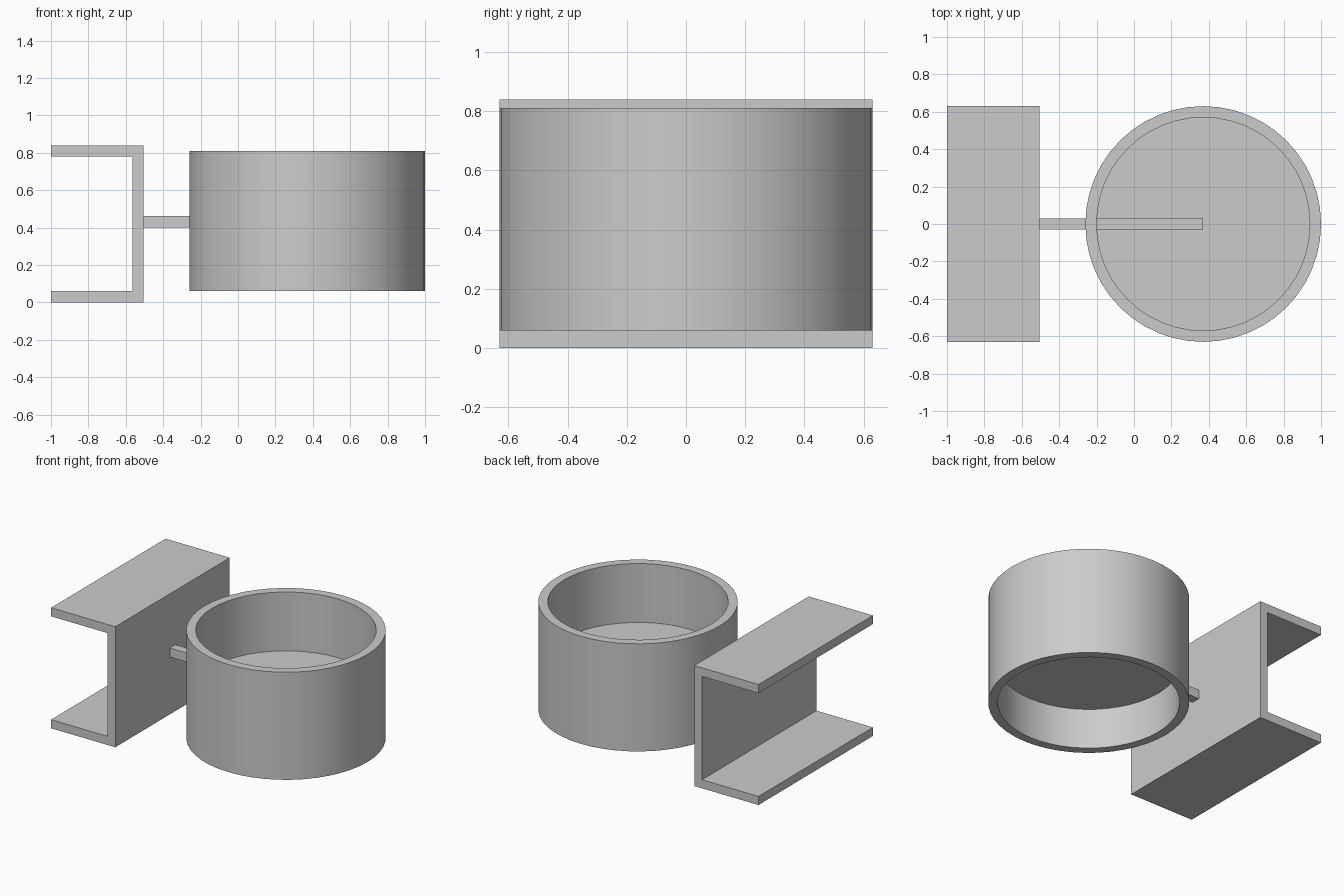
import bpy, bmesh, math
from mathutils import Matrix, Vector

if "Cube" in bpy.data.objects:
    bpy.data.objects.remove(bpy.data.objects["Cube"], do_unlink=True)

T = 0.06            # common wall thickness
HALF = 0.63         # ring radius and half the channel length
CX = 0.37           # ring centre
SEGMENTS = 48

grey = bpy.data.materials.new("plain grey")
grey.use_nodes = True
colour = (0.6, 0.6, 0.6, 1)
grey.diffuse_color = colour
grey.node_tree.nodes["Principled BSDF"].inputs["Base Color"].default_value = colour


def finish(name, bm, smooth=False):
    bmesh.ops.recalc_face_normals(bm, faces=bm.faces)
    mesh = bpy.data.meshes.new(name)
    bm.to_mesh(mesh)
    bm.free()
    mesh.materials.append(grey)
    obj = bpy.data.objects.new(name, mesh)
    bpy.context.collection.objects.link(obj)
    if smooth:
        bpy.ops.object.select_all(action="DESELECT")
        obj.select_set(True)
        bpy.context.view_layer.objects.active = obj
        bpy.ops.object.shade_smooth_by_angle(angle=math.radians(30))
    return obj


def box(name, low, high):
    bm = bmesh.new()
    low, high = Vector(low), Vector(high)
    matrix = Matrix.Translation((low + high) / 2) @ Matrix.Diagonal((*(high - low), 1))
    bmesh.ops.create_cube(bm, size=1, matrix=matrix)
    return finish(name, bm)


# C-shaped channel: profile in x and z, extruded along y
left, right, top = -1.0, -0.505, 0.84
profile = [(left, 0), (right, 0), (right, top), (left, top),
           (left, top - T), (right - T, top - T), (right - T, T), (left, T)]
bm = bmesh.new()
face = bm.faces.new([bm.verts.new((x, -HALF, z)) for x, z in profile])
swept = bmesh.ops.extrude_face_region(bm, geom=[face])["geom"]
bmesh.ops.translate(bm, vec=(0, 2 * HALF, 0),
                    verts=[v for v in swept if isinstance(v, bmesh.types.BMVert)])
finish("channel", bm)

# Open ring: rectangular wall section spun about its axis
bm = bmesh.new()
section = [(HALF - T, 0.06), (HALF, 0.06), (HALF, 0.81), (HALF - T, 0.81)]
verts = [bm.verts.new((CX + r, 0, z)) for r, z in section]
edges = [bm.edges.new((verts[i - 1], verts[i])) for i in range(len(verts))]
bmesh.ops.spin(bm, geom=verts + edges, cent=(CX, 0, 0), axis=(0, 0, 1),
               angle=math.tau, steps=SEGMENTS, use_merge=True)
bmesh.ops.remove_doubles(bm, verts=bm.verts, dist=0.0001)
finish("ring_wall", bm, smooth=True)

# Disc floor halfway up the ring
bm = bmesh.new()
bmesh.ops.create_cone(bm, cap_ends=True, segments=SEGMENTS, radius1=HALF - T,
                      radius2=HALF - T, depth=T,
                      matrix=Matrix.Translation((CX, 0, 0.37)))
finish("ring_floor", bm, smooth=True)

# Connecting bar from the channel web to the ring centre, lying on the floor
box("connecting_bar", (right, -T / 2, 0.40), (CX, T / 2, 0.463))
